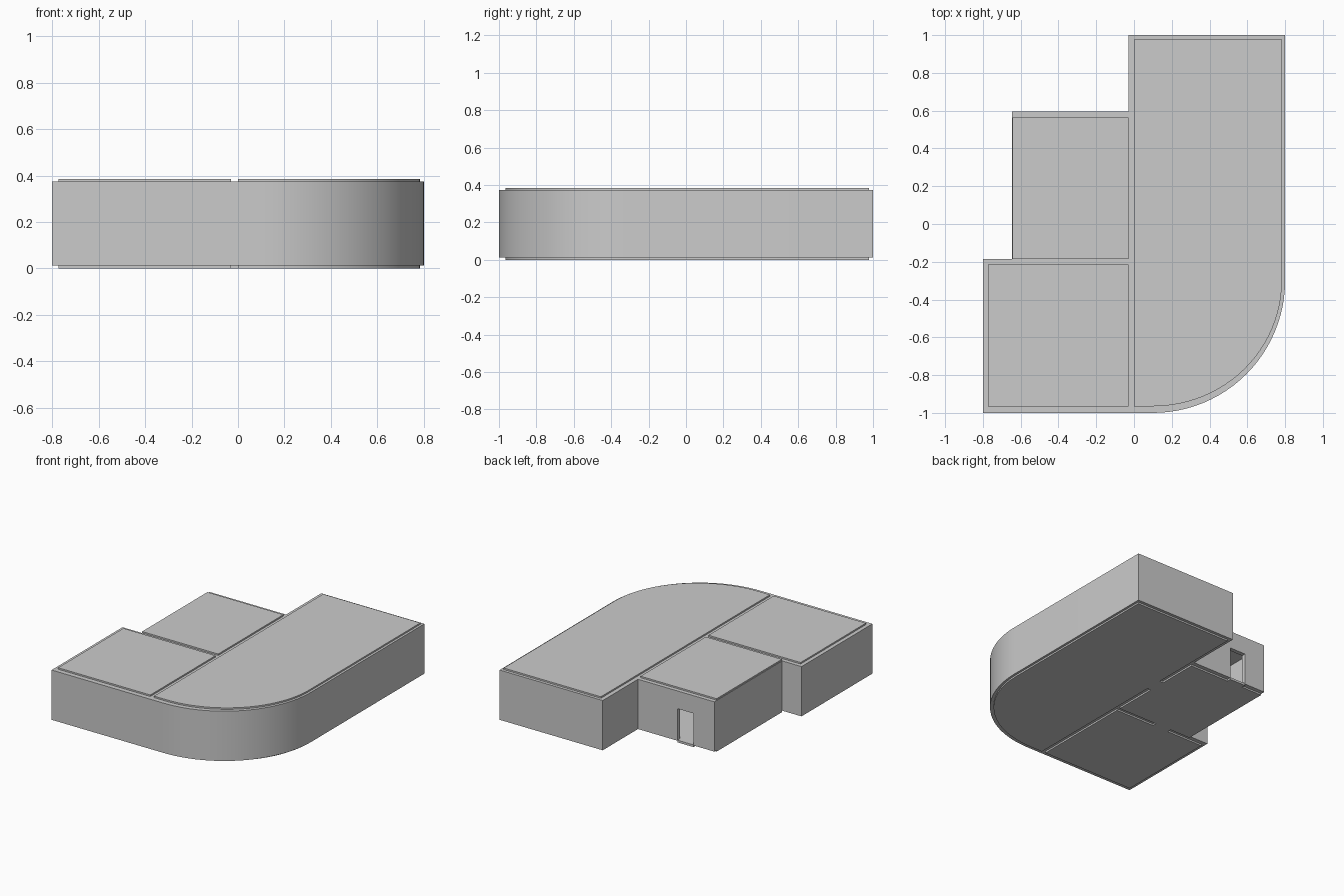
import bpy, bmesh, math

if "Cube" in bpy.data.objects:
    bpy.data.objects.remove(bpy.data.objects["Cube"])


def prism(name, pts, z0, z1):
    """Extrude a counter-clockwise outline from z0 to z1."""
    bm = bmesh.new()
    face = bm.faces.new([bm.verts.new((x, y, z0)) for x, y in pts])
    top = bmesh.ops.extrude_face_region(bm, geom=[face])["geom"]
    bmesh.ops.translate(bm, vec=(0, 0, z1 - z0),
                        verts=[g for g in top if isinstance(g, bmesh.types.BMVert)])
    bmesh.ops.recalc_face_normals(bm, faces=bm.faces)
    mesh = bpy.data.meshes.new(name)
    bm.to_mesh(mesh)
    bm.free()
    ob = bpy.data.objects.new(name, mesh)
    bpy.context.collection.objects.link(ob)
    return ob


def rect(x0, y0, x1, y1):
    return [(x0, y0), (x1, y0), (x1, y1), (x0, y1)]


def corner(rx, ry, n=24):
    """Quarter arc of the rounded front right corner."""
    return [(0.1 + rx * math.cos(a), -0.3 + ry * math.sin(a))
            for a in (-math.pi / 2 * (1 - i / n) for i in range(n + 1))]


# Outer wall outline with the rounded corner and stepped left side
outline = ([(-0.8, -1)] + corner(0.7, 0.7) +
           [(0.8, 1), (-0.03, 1), (-0.03, 0.595), (-0.645, 0.595),
            (-0.645, -0.185), (-0.8, -0.185)])
walls = prism("walls", outline, 0.012, 0.374)

# Room outlines
rooms = {
    "main_room": [(0, -0.965)] + corner(0.683, 0.665) + [(0.783, 0.978), (0, 0.978)],
    "middle_room": rect(-0.642, -0.185, -0.03, 0.565),
    "front_left_room": rect(-0.772, -0.965, -0.03, -0.215),
}
# Doorways through the walls
doors = {
    "back_door": (-0.477, 0.565, -0.347, 0.595),
    "inner_door": (-0.477, -0.215, -0.347, -0.185),
    "main_door": (-0.03, 0.14, 0, 0.27),
}

# Hollow out rooms and doorways
cutters = [prism(n + "_cutter", p, -0.1, 0.5) for n, p in rooms.items()]
for n, (x0, y0, x1, y1) in doors.items():
    cutters.append(prism(n + "_cutter", rect(x0 - (0.01 if n == "main_door" else 0),
                                             y0 - (0 if n == "main_door" else 0.01),
                                             x1 + (0.01 if n == "main_door" else 0),
                                             y1 + (0 if n == "main_door" else 0.01)),
                         -0.1, 0.245))
bpy.context.view_layer.objects.active = walls
for c in cutters:
    mod = walls.modifiers.new(c.name, 'BOOLEAN')
    mod.operation = 'DIFFERENCE'
    mod.solver = 'EXACT'
    mod.object = c
    bpy.ops.object.modifier_apply(modifier=mod.name)
for c in cutters:
    bpy.data.objects.remove(c)

# Floors and ceilings of each room, thresholds of each doorway
parts = [walls]
for n, p in rooms.items():
    parts.append(prism(n + "_floor", p, 0, 0.016))
    parts.append(prism(n + "_ceiling", p, 0.37, 0.385))
for n, r in doors.items():
    parts.append(prism(n + "_threshold", rect(*r), 0, 0.016))

# Smooth the curved wall only
for ob in parts:
    bpy.ops.object.select_all(action='DESELECT')
    ob.select_set(True)
    bpy.context.view_layer.objects.active = ob
    bpy.ops.object.shade_smooth_by_angle(angle=math.radians(30))
